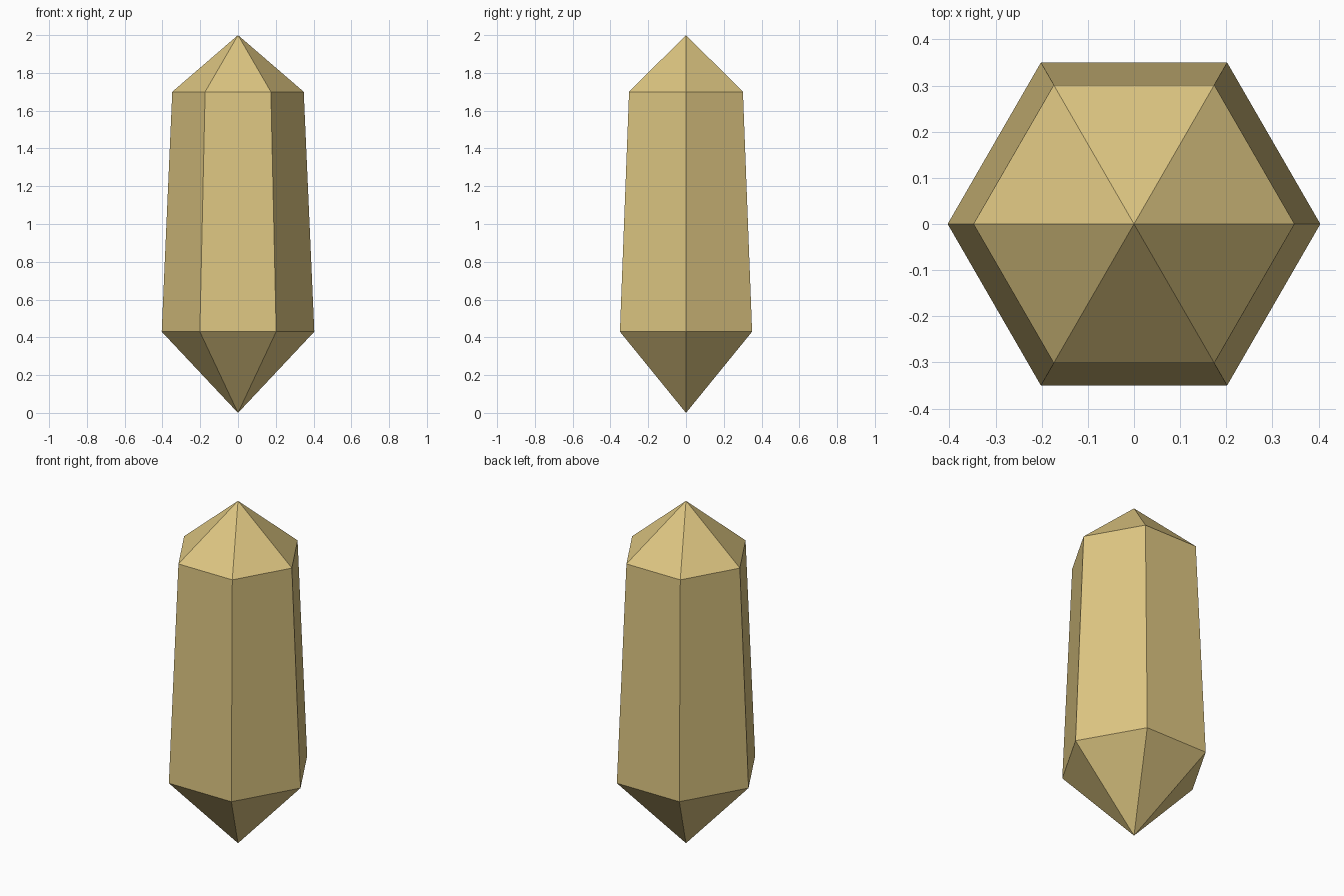
import bpy, bmesh
from math import cos, sin, pi

if "Cube" in bpy.data.objects:
    bpy.data.objects.remove(bpy.data.objects["Cube"])

SIDES = 6
bm = bmesh.new()


def ring(radius, z):
    return [bm.verts.new((radius * cos(2 * pi * i / SIDES),
                          radius * sin(2 * pi * i / SIDES), z))
            for i in range(SIDES)]


# Tapered hexagonal body between two pointed ends
bottom = bm.verts.new((0, 0, 0))
lower = ring(0.404, 0.43)
upper = ring(0.348, 1.70)
top = bm.verts.new((0, 0, 2))

for i in range(SIDES):
    j = (i + 1) % SIDES
    bm.faces.new((bottom, lower[j], lower[i]))
    bm.faces.new((lower[i], lower[j], upper[j], upper[i]))
    bm.faces.new((upper[i], upper[j], top))

mesh = bpy.data.meshes.new("crystal")
bm.to_mesh(mesh)
bm.free()
crystal = bpy.data.objects.new("crystal", mesh)
bpy.context.collection.objects.link(crystal)

# Pale gold colour
gold = bpy.data.materials.new("pale_gold")
gold.diffuse_color = (0.72, 0.56, 0.22, 1)
gold.use_nodes = True
gold.node_tree.nodes["Principled BSDF"].inputs["Base Color"].default_value = gold.diffuse_color
mesh.materials.append(gold)
